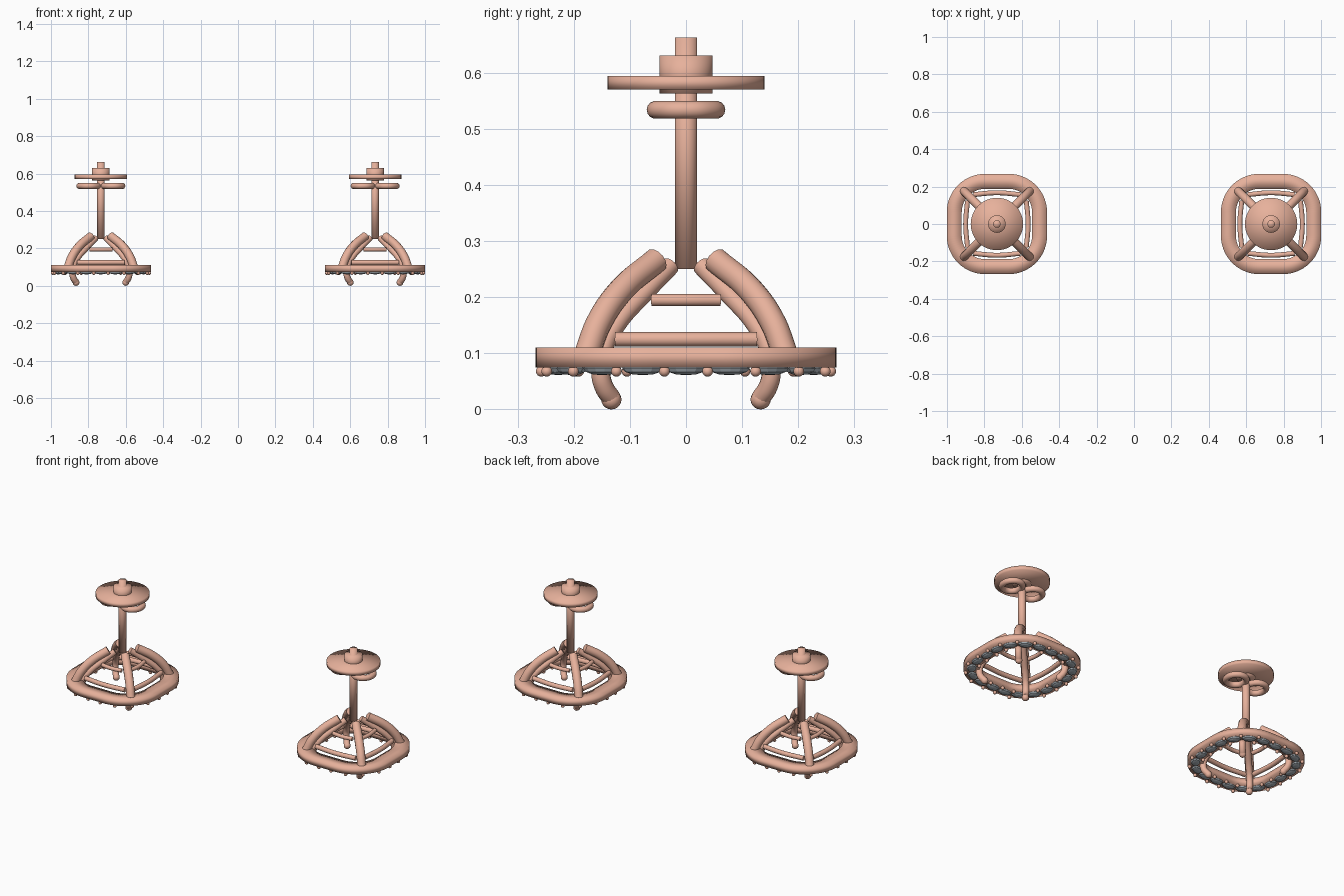
import bpy, bmesh, math
from math import pi, sin, cos, radians
from mathutils import Matrix, Vector

cube = bpy.data.objects.get("Cube")
if cube:
    bpy.data.objects.remove(cube)

SPACING = 0.733          # distance of each earring from the middle
SIDES = {"right": -SPACING, "left": SPACING}


def material(name, color):
    m = bpy.data.materials.new(name)
    m.use_nodes = True
    m.diffuse_color = color
    m.node_tree.nodes["Principled BSDF"].inputs["Base Color"].default_value = color
    return m


rose_gold = material("rose_gold", (0.80, 0.44, 0.33, 1))
grey_stone = material("grey_stone", (0.42, 0.47, 0.51, 1))


def place_pair(mesh, name, mat, sharp_angle=180):
    """Put the same part on both earrings; edges over the angle stay sharp."""
    mesh.materials.clear()
    mesh.materials.append(mat)
    mesh.shade_smooth()
    mesh.set_sharp_from_angle(angle=radians(sharp_angle))
    for side, x in SIDES.items():
        ob = bpy.data.objects.new(f"{side}_{name}", mesh)
        ob.location.x = x
        bpy.context.collection.objects.link(ob)


def from_bmesh(bm, name, mat, sharp_angle=180):
    bmesh.ops.recalc_face_normals(bm, faces=bm.faces)
    mesh = bpy.data.meshes.new(name)
    bm.to_mesh(mesh)
    bm.free()
    place_pair(mesh, name, mat, sharp_angle)


def cylinder(name, radius, bottom, top):
    bm = bmesh.new()
    bmesh.ops.create_cone(bm, cap_ends=True, cap_tris=True, segments=48,
                          radius1=radius, radius2=radius, depth=top - bottom,
                          matrix=Matrix.Translation((0, 0, (bottom + top) / 2)))
    from_bmesh(bm, name, rose_gold)


def tubes(name, paths, radius, closed=False):
    """Round wires through smooth paths, joined in one part."""
    curve = bpy.data.curves.new(name, "CURVE")
    curve.dimensions = "3D"
    curve.bevel_depth = radius
    curve.bevel_resolution = 5
    curve.use_fill_caps = True
    curve.resolution_u = 8
    for path in paths:
        spline = curve.splines.new("BEZIER")
        spline.bezier_points.add(len(path) - 1)
        spline.use_cyclic_u = closed
        for point, co in zip(spline.bezier_points, path):
            point.co = co
            point.handle_left_type = point.handle_right_type = "AUTO"
    helper = bpy.data.objects.new(name, curve)
    bpy.context.collection.objects.link(helper)
    graph = bpy.context.evaluated_depsgraph_get()
    mesh = bpy.data.meshes.new_from_object(helper.evaluated_get(graph))
    bpy.data.objects.remove(helper)
    place_pair(mesh, name, rose_gold, 40)


def four_turns(path):
    """Repeat a path around the vertical axis."""
    return [[Matrix.Rotation(k * pi / 2, 3, "Z") @ Vector(p) for p in path]
            for k in range(4)]


def diagonal(path):
    return four_turns([(d, d, z) for d, z in path])


def halo_point(s, offset=0.0, half=0.228, r=0.165):
    """Point and outward angle at fraction s along a rounded square."""
    quarter, t = divmod((s % 1) * 4, 1)
    flat, arc = half - r, r * pi / 2
    d = t * (2 * flat + arc)
    if d < flat:
        x, y, a = half, d, 0.0
    elif d < flat + arc:
        a = (d - flat) / r
        x, y = flat + r * cos(a), flat + r * sin(a)
    else:
        x, y, a = 2 * flat + arc - d, half, pi / 2
    p = Vector((x + offset * cos(a), y + offset * sin(a), 0))
    turn = quarter * pi / 2
    return Matrix.Rotation(turn, 3, "Z") @ p, a + turn


# Rounded square halo plate
bm = bmesh.new()
profile = [(-0.04, 0.075), (-0.04, 0.11), (0.04, 0.11), (0.04, 0.075)]
count = 128
loops = []
for i in range(count):
    loop = []
    for offset, z in profile:
        p, _ = halo_point(i / count, offset)
        loop.append(bm.verts.new((p.x, p.y, z)))
    loops.append(loop)
for i in range(count):
    a, b = loops[i], loops[(i + 1) % count]
    for j in range(len(profile)):
        k = (j + 1) % len(profile)
        bm.faces.new((a[j], a[k], b[k], b[j]))
from_bmesh(bm, "halo_plate", rose_gold)

# Oval stones under the plate, with bead settings between them
STONES = 20
stones, beads = bmesh.new(), bmesh.new()
for i in range(STONES):
    p, angle = halo_point(i / STONES)
    p.z = 0.073
    bmesh.ops.create_uvsphere(
        stones, u_segments=12, v_segments=6, radius=1,
        matrix=Matrix.Translation(p) @ Matrix.Rotation(angle, 4, "Z")
        @ Matrix.Diagonal((0.024, 0.037, 0.012, 1)))
    for offset in (-0.03, 0.03):
        p, _ = halo_point((i + 0.5) / STONES, offset)
        p.z = 0.068
        bmesh.ops.create_uvsphere(beads, u_segments=12, v_segments=8,
                                  radius=0.0095, matrix=Matrix.Translation(p))
from_bmesh(stones, "halo_stones", grey_stone, 15)
from_bmesh(beads, "halo_beads", rose_gold)

# Arched corner legs on top of the plate
tubes("corner_legs", diagonal([(0.053, 0.266), (0.115, 0.213),
                               (0.155, 0.155), (0.176, 0.1)]), 0.023)

# Inner prongs that run down through the halo and hook inward
tubes("prongs", diagonal([(0.028, 0.256), (0.075, 0.207), (0.125, 0.15),
                          (0.148, 0.105), (0.152, 0.065), (0.146, 0.04),
                          (0.133, 0.02)]), 0.017)
tips = bmesh.new()
for sx in (-1, 1):
    for sy in (-1, 1):
        bmesh.ops.create_uvsphere(
            tips, u_segments=16, v_segments=10, radius=0.018,
            matrix=Matrix.Translation((sx * 0.133, sy * 0.133, 0.018)))
from_bmesh(tips, "prong_tips", rose_gold)

# Gently bowed gallery bars resting on the outside of the prongs
for name, end, reach, middle, z, radius in (
        ("lower_gallery", 0.157, 0.126, 0.167, 0.125, 0.013),
        ("upper_gallery", 0.095, 0.061, 0.102, 0.195, 0.011)):
    tubes(name, four_turns([(end, -reach, z), (middle, 0, z), (end, reach, z)]),
          radius)

# Ear post, backing disc and collar
cylinder("ear_post", 0.02, 0.25, 0.663)
cylinder("backing_disc", 0.14, 0.57, 0.594)
cylinder("backing_collar", 0.047, 0.563, 0.631)

# Two curled loops of the clutch back
rings = []
for cx in (-0.065, 0.065):
    rings.append([(cx + 0.05 * cos(k * pi / 4), 0.054 * sin(k * pi / 4), 0.534)
                  for k in range(8)])
tubes("clutch_loops", rings, 0.016, closed=True)
